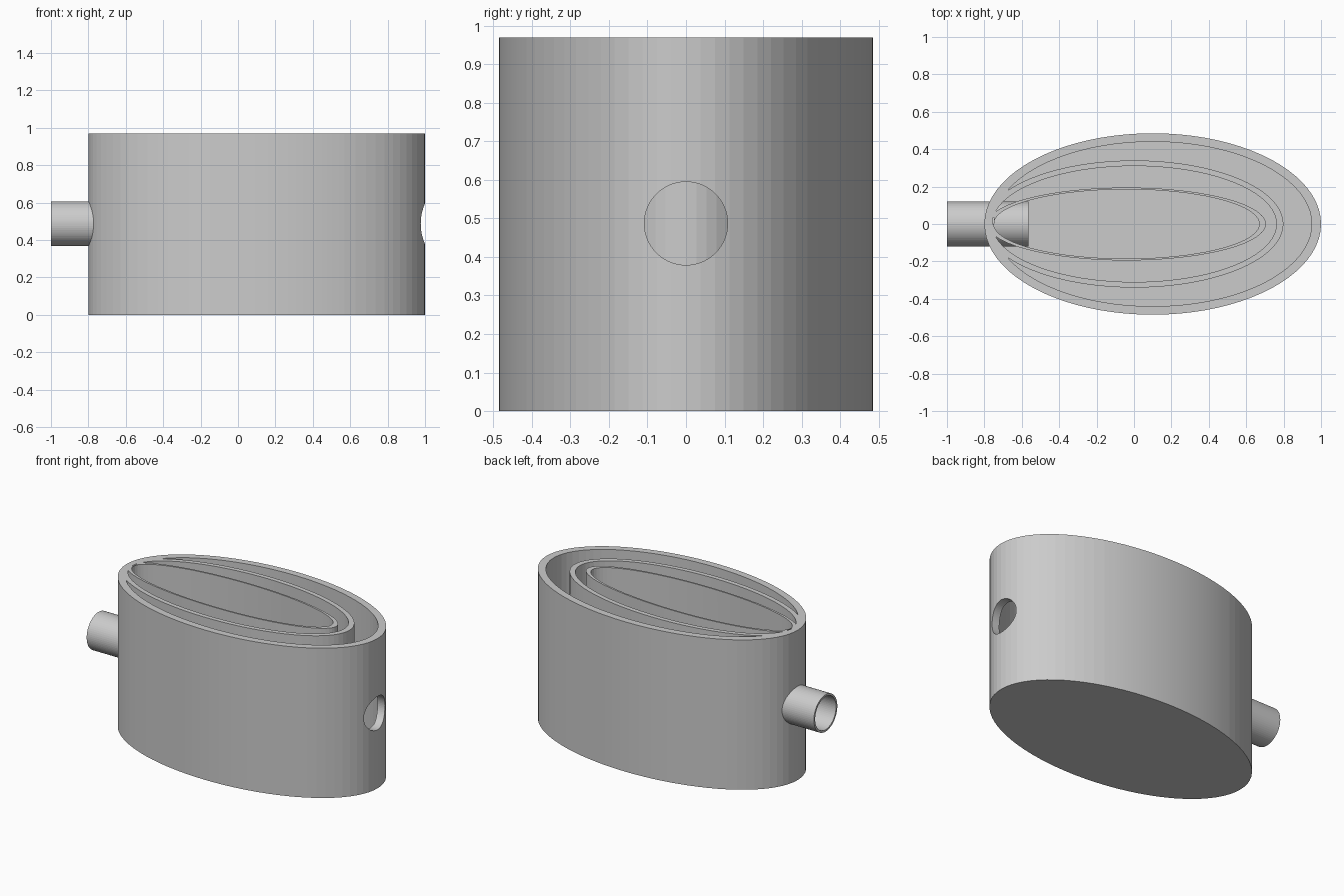
import bpy, bmesh, math
from mathutils import Matrix

if "Cube" in bpy.data.objects:
    bpy.data.objects.remove(bpy.data.objects["Cube"])

HEIGHT, FLOOR, MID_Z, SIDES = 0.97, 0.05, 0.487, 80


def make_object(name, bm):
    bmesh.ops.recalc_face_normals(bm, faces=bm.faces)
    mesh = bpy.data.meshes.new(name)
    bm.to_mesh(mesh)
    bm.free()
    obj = bpy.data.objects.new(name, mesh)
    bpy.context.collection.objects.link(obj)
    return obj


def oval_cup(name, cx, outer, inner, z0):
    """Oval vessel with a closed base; outer and inner are (half x, half y)."""
    bm = bmesh.new()
    rings = []
    for (a, b), z in ((outer, z0), (outer, HEIGHT), (inner, HEIGHT), (inner, FLOOR)):
        rings.append([bm.verts.new((cx + a * math.cos(t), b * math.sin(t), z))
                      for t in (2 * math.pi * i / SIDES for i in range(SIDES))])
    for lo, hi in zip(rings, rings[1:]):
        for i in range(SIDES):
            j = (i + 1) % SIDES
            bm.faces.new((lo[i], lo[j], hi[j], hi[i]))
    bm.faces.new(rings[0])
    bm.faces.new(rings[-1])
    return make_object(name, bm)


def x_cylinder(name, x0, x1, radius):
    bm = bmesh.new()
    place = Matrix.Translation(((x0 + x1) / 2, 0, MID_Z)) @ Matrix.Rotation(math.pi / 2, 4, 'Y')
    bmesh.ops.create_cone(bm, cap_ends=True, segments=64, radius1=radius,
                          radius2=radius, depth=x1 - x0, matrix=place)
    return make_object(name, bm)


def combine(target, tool, operation):
    mod = target.modifiers.new(operation.title(), 'BOOLEAN')
    mod.operation, mod.object, mod.solver = operation, tool, 'EXACT'
    bpy.context.view_layer.objects.active = target
    bpy.ops.object.modifier_apply(modifier=mod.name)
    bpy.data.objects.remove(tool)


# Three nested oval walls that merge at the inlet end
body = oval_cup("chamber_body", 0.10, (0.90, 0.485), (0.85, 0.44), 0.0)
combine(body, x_cylinder("outlet_cutter", 0.88, 1.1, 0.108), 'DIFFERENCE')


def oval_wall(name, cx, outer, inner):
    wall = oval_cup(name, cx, outer, inner, 0.02)
    return wall


combine(body, oval_wall("middle_wall", 0.002, (0.797, 0.34), (0.76, 0.31)), 'UNION')
combine(body, oval_wall("inner_wall", -0.04, (0.745, 0.195), (0.71, 0.185)), 'UNION')

# Inlet pipe running through the walls into the inner chamber
combine(body, x_cylinder("inlet_pipe", -1.0, -0.565, 0.12), 'UNION')
combine(body, x_cylinder("inlet_bore", -1.1, -0.52, 0.107), 'DIFFERENCE')

# Crisp rims, smooth curved walls
bpy.ops.object.select_all(action='DESELECT')
body.select_set(True)
bpy.context.view_layer.objects.active = body
bpy.ops.object.shade_smooth_by_angle(angle=math.radians(3))
